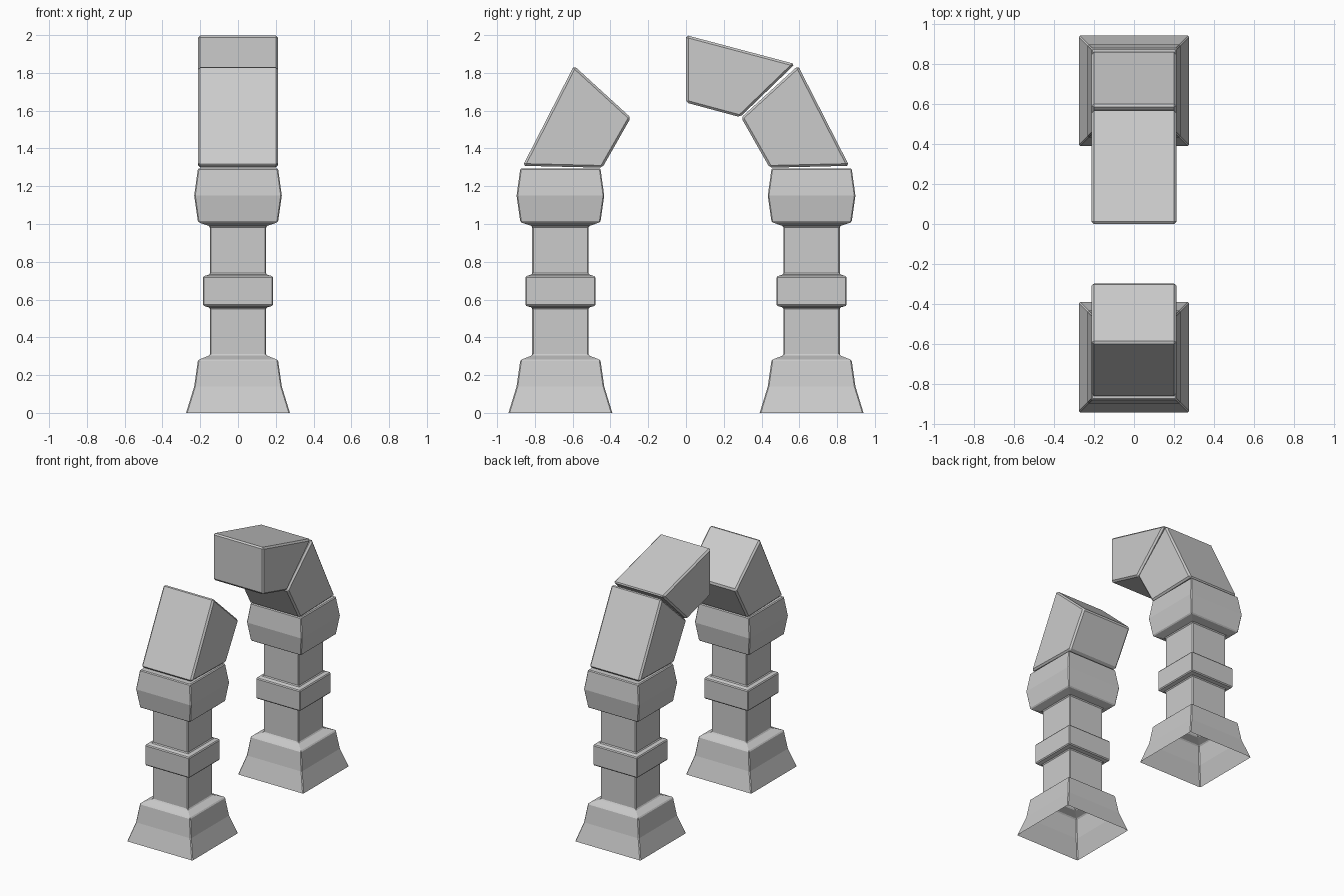
import bpy, bmesh, math

if "Cube" in bpy.data.objects:
    bpy.data.objects.remove(bpy.data.objects["Cube"])

CY = 0.665   # column centre distance from the middle
HW = 0.212   # half width of the arch stones


def finish(name, bm, bevel):
    bmesh.ops.recalc_face_normals(bm, faces=bm.faces)
    me = bpy.data.meshes.new(name)
    bm.to_mesh(me)
    bm.free()
    ob = bpy.data.objects.new(name, me)
    bpy.context.collection.objects.link(ob)
    mod = ob.modifiers.new("edge_bevel", 'BEVEL')
    mod.width = bevel
    mod.segments = 1
    mod.limit_method = 'ANGLE'
    mod.angle_limit = math.radians(50)
    return ob


def column(name, cy, profile):
    # square rings stacked along z, open underneath, closed on top
    bm = bmesh.new()
    rings = []
    for r, z in profile:
        rings.append([bm.verts.new((sx * r, cy + sy * r, z))
                      for sx, sy in ((-1, -1), (1, -1), (1, 1), (-1, 1))])
    for a, b in zip(rings, rings[1:]):
        for i in range(4):
            j = (i + 1) % 4
            bm.faces.new((a[i], a[j], b[j], b[i]))
    bm.faces.new(rings[-1])
    return finish(name, bm, 0.006)


def stone(name, outline, side):
    # side outline in (y, z) extruded across x
    bm = bmesh.new()
    left = [bm.verts.new((-HW, side * y, z)) for y, z in outline]
    right = [bm.verts.new((HW, side * y, z)) for y, z in outline]
    bm.faces.new(left)
    bm.faces.new(right[::-1])
    n = len(outline)
    for i in range(n):
        j = (i + 1) % n
        bm.faces.new((left[i], right[i], right[j], left[j]))
    return finish(name, bm, 0.012)


# foot, shaft, middle band, shaft, capital
profile = [(0.275, 0), (0.232, 0.14), (0.212, 0.28), (0.149, 0.305),
           (0.149, 0.557), (0.186, 0.568), (0.186, 0.722), (0.149, 0.734),
           (0.149, 0.988), (0.212, 1.01), (0.232, 1.15), (0.212, 1.295)]
springer = [(0.443, 1.298), (0.864, 1.308), (0.593, 1.838), (0.292, 1.563)]
crown = [(0, 1.643), (0, 2.0), (0.577, 1.847), (0.286, 1.566)]

for label, side in (("front", -1), ("back", 1)):
    column(label + "_column", side * CY, profile)
    stone(label + "_lower_arch_stone", springer, side)

# only the back half of the broken arch keeps its upper stone
stone("back_upper_arch_stone", crown, 1)
